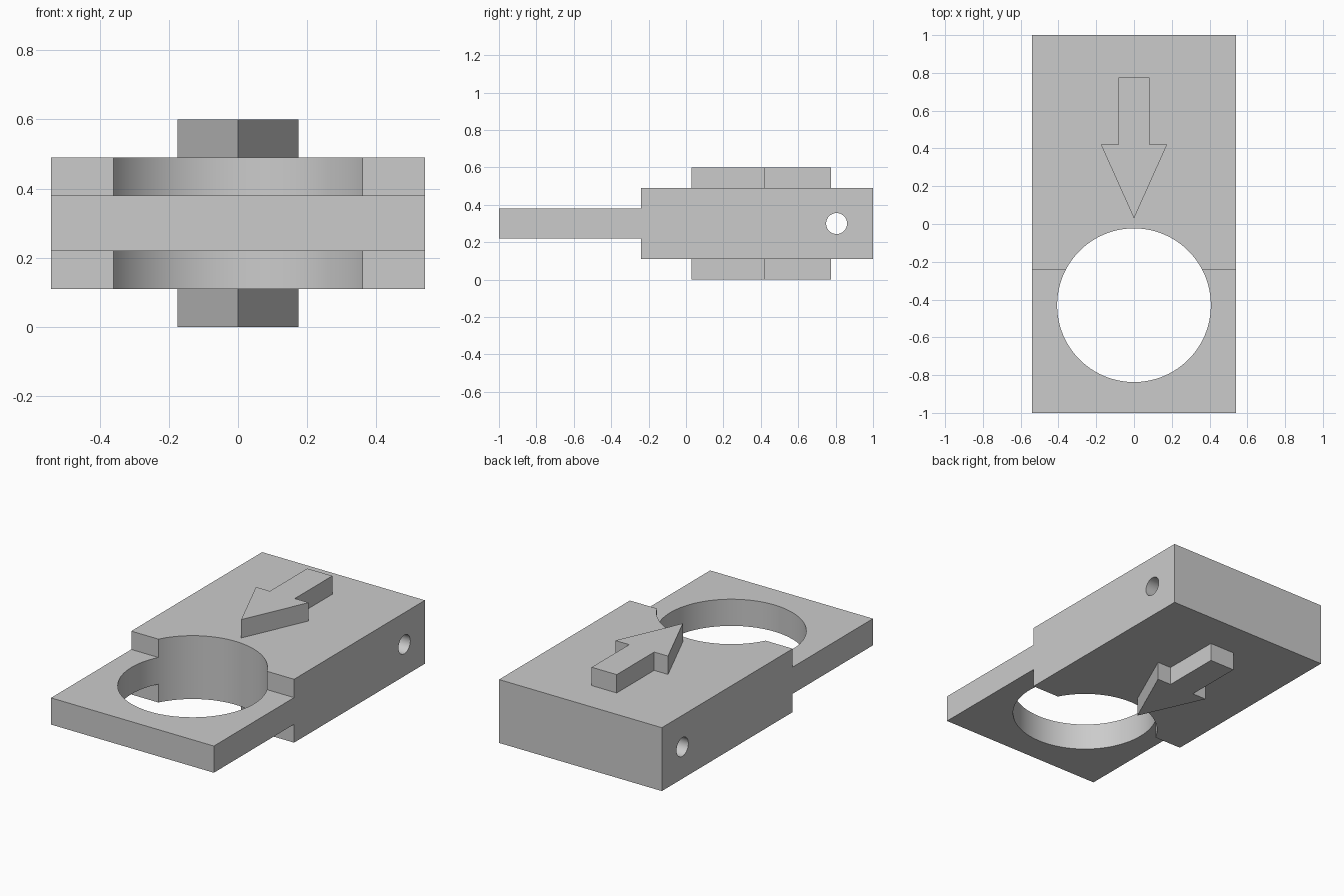
import bpy
import bmesh
import math
from mathutils import Matrix, Vector

cube = bpy.data.objects.get("Cube")
if cube:
    bpy.data.objects.remove(cube, do_unlink=True)

grey = bpy.data.materials.new("plain grey")
grey.use_nodes = True
grey.diffuse_color = (0.6, 0.6, 0.6, 1)
grey.node_tree.nodes["Principled BSDF"].inputs["Base Color"].default_value = (0.6, 0.6, 0.6, 1)


def add_object(name, bm):
    bmesh.ops.recalc_face_normals(bm, faces=bm.faces)
    mesh = bpy.data.meshes.new(name)
    bm.to_mesh(mesh)
    bm.free()
    mesh.materials.append(grey)
    obj = bpy.data.objects.new(name, mesh)
    bpy.context.collection.objects.link(obj)
    return obj


def prism(name, points, direction):
    """Extrude a closed flat outline along a direction."""
    bm = bmesh.new()
    face = bm.faces.new([bm.verts.new(p) for p in points])
    moved = bmesh.ops.extrude_face_region(bm, geom=[face])["geom"]
    # the starting face stays behind as the near cap
    if not face.is_valid or len(bm.faces) < len(points) + 2:
        bm.faces.new([v for v in bm.verts if v not in moved])
    verts = [g for g in moved if isinstance(g, bmesh.types.BMVert)]
    bmesh.ops.translate(bm, verts=verts, vec=Vector(direction))
    return add_object(name, bm)


def cut_cylinder(target, centre, radius, depth, segments, rotation=Matrix()):
    """Bore a round hole through the target."""
    bm = bmesh.new()
    bmesh.ops.create_cone(bm, cap_ends=True, segments=segments, radius1=radius,
                          radius2=radius, depth=depth,
                          matrix=Matrix.Translation(centre) @ rotation)
    cutter = add_object("hole_cutter", bm)
    cutter.hide_render = True
    mod = target.modifiers.new("hole", "BOOLEAN")
    mod.operation = "DIFFERENCE"
    mod.solver = "EXACT"
    mod.object = cutter
    bpy.ops.object.select_all(action="DESELECT")
    bpy.context.view_layer.objects.active = target
    target.select_set(True)
    bpy.ops.object.modifier_apply(modifier=mod.name)
    bpy.data.objects.remove(cutter, do_unlink=True)


HALF_WIDTH = 0.54
MID_Z = 0.3
BLOCK = 0.19      # half thickness of the thick block
TONGUE = 0.08     # half thickness of the thin tongue
STEP_Y = -0.24

# Stepped body: thick block with a thin tongue at the front
upper = [(-1, TONGUE), (STEP_Y, TONGUE), (STEP_Y, BLOCK), (1, BLOCK)]
profile = upper + [(y, -z) for y, z in reversed(upper)]
body = prism("stepped_body", [(-HALF_WIDTH, y, MID_Z + z) for y, z in profile],
             (2 * HALF_WIDTH, 0, 0))

# Large vertical opening and small cross pin hole
cut_cylinder(body, (0, -0.43, MID_Z), 0.407, 1, 96)
cut_cylinder(body, (0, 0.805, MID_Z), 0.056, 2, 48, Matrix.Rotation(math.pi / 2, 4, "Y"))
bpy.ops.object.shade_smooth_by_angle(angle=math.radians(30))

# Raised arrows on the top and the underside, pointing at the opening
side = [(0.175, 0.42), (0.083, 0.42), (0.083, 0.775)]
outline = [(0, 0.03)] + side + [(-x, y) for x, y in reversed(side)]
for name, start, height in (("top_arrow", MID_Z + BLOCK - 0.01, 0.12),
                            ("bottom_arrow", MID_Z - BLOCK + 0.01, -0.12)):
    prism(name, [(x, y, start) for x, y in outline], (0, 0, height))
